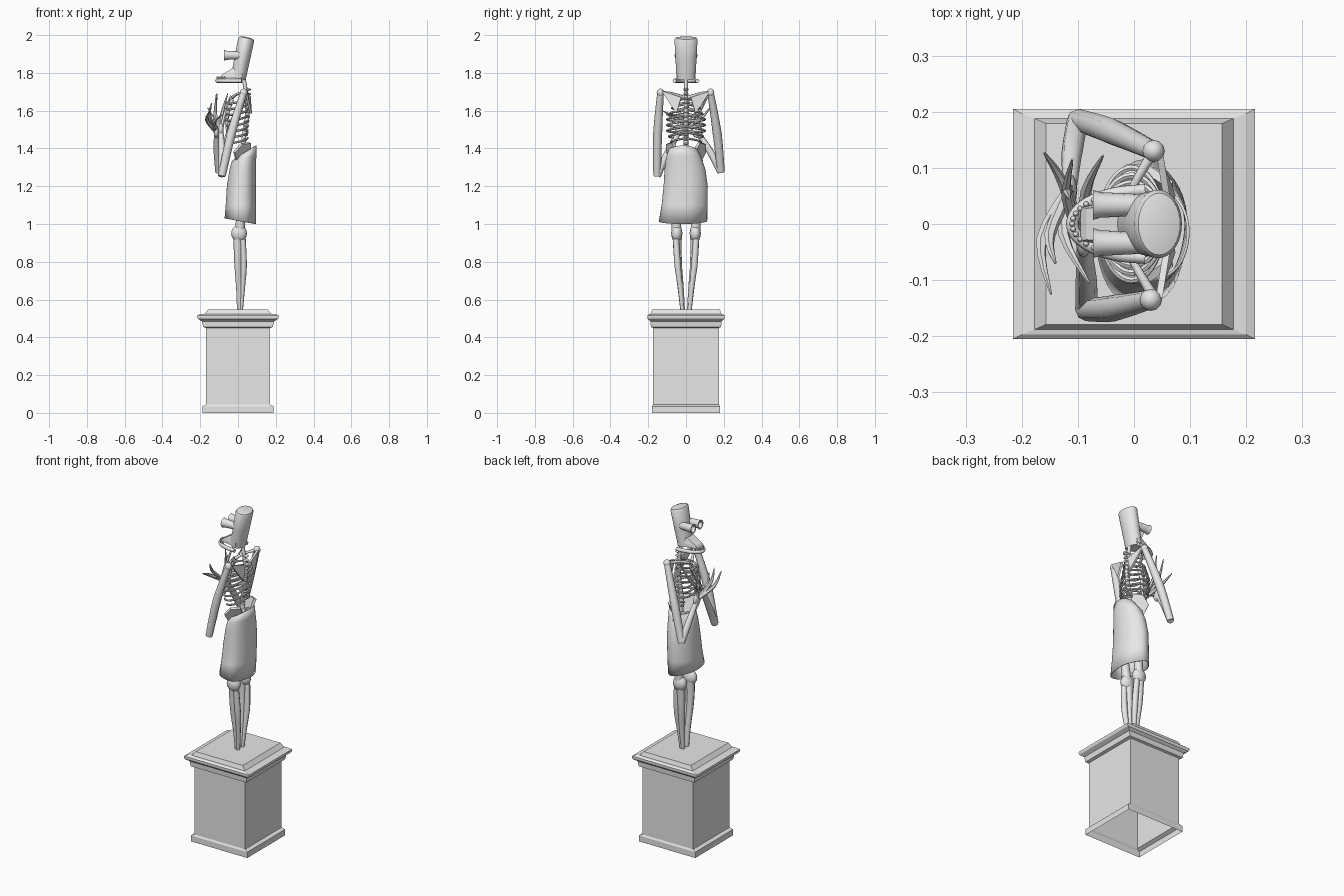
import bpy, bmesh
from math import sin, cos, pi, radians
from mathutils import Vector, Matrix

old = bpy.data.objects.get("Cube")
if old:
    bpy.data.objects.remove(old)

stone = bpy.data.materials.new("pale_grey")
stone.use_nodes = True
GREY = (0.8, 0.8, 0.8, 1)
stone.diffuse_color = GREY
stone.node_tree.nodes["Principled BSDF"].inputs["Base Color"].default_value = GREY


def finish(name, bm, smooth=None):
    me = bpy.data.meshes.new(name)
    bm.normal_update()
    bm.to_mesh(me)
    bm.free()
    me.materials.append(stone)
    ob = bpy.data.objects.new(name, me)
    bpy.context.collection.objects.link(ob)
    if smooth:
        bpy.ops.object.select_all(action='DESELECT')
        ob.select_set(True)
        bpy.context.view_layer.objects.active = ob
        bpy.ops.object.shade_smooth_by_angle(angle=radians(smooth))
    return ob


def loft(name, rings, bottom=True, top=True, smooth=None):
    """Bridge a stack of closed point rings."""
    bm = bmesh.new()
    vs = [[bm.verts.new(p) for p in r] for r in rings]
    n = len(vs[0])
    for a, b in zip(vs, vs[1:]):
        for i in range(n):
            j = (i + 1) % n
            bm.faces.new((a[i], a[j], b[j], b[i]))
    if bottom:
        bm.faces.new(vs[0][::-1])
    if top:
        bm.faces.new(vs[-1])
    return finish(name, bm, smooth)


def bone(name, pts, radii, sides=8):
    """Round bone swept along a smoothed path, tapering through the radii."""
    pts = [Vector(p) for p in pts]
    path, rad = [], []
    last = len(pts) - 1
    for i in range(last):
        p0, p1, p2, p3 = pts[max(i - 1, 0)], pts[i], pts[i + 1], pts[min(i + 2, last)]
        for k in range(4):
            t = k / 4
            path.append(0.5 * (2 * p1 + (p2 - p0) * t + (2 * p0 - 5 * p1 + 4 * p2 - p3) * t * t
                               + (3 * p1 - p0 - 3 * p2 + p3) * t ** 3))
            rad.append(radii[i] + (radii[i + 1] - radii[i]) * t)
    path.append(pts[-1])
    rad.append(radii[-1])
    u = None
    rings = []
    for i, p in enumerate(path):
        d = (path[min(i + 1, len(path) - 1)] - path[max(i - 1, 0)]).normalized()
        u = u - d * u.dot(d) if u else d.orthogonal()
        u.normalize()
        v = d.cross(u)
        rings.append([p + (u * cos(a) + v * sin(a)) * rad[i]
                      for a in (2 * pi * k / sides for k in range(sides))])
    return loft(name, rings, smooth=50)


def plate(name, corners, thick):
    bm = bmesh.new()
    bm.faces.new([bm.verts.new(c) for c in corners])
    ob = finish(name, bm)
    mod = ob.modifiers.new("thickness", 'SOLIDIFY')
    mod.thickness = thick
    mod.offset = 0
    return ob


def ball(name, centre, size):
    bm = bmesh.new()
    bmesh.ops.create_uvsphere(bm, u_segments=12, v_segments=8, radius=1,
                              matrix=Matrix.Translation(centre) @ Matrix.Diagonal((*size, 1)))
    return finish(name, bm, 60)


# Pedestal: hollow moulded block, open underneath
profile = [(.188, .18, 0), (.188, .18, .035), (.169, .174, .045), (.169, .174, .45),
           (.185, .186, .455), (.19, .188, .485), (.212, .203, .497), (.216, .205, .505),
           (.216, .205, .515), (.2, .197, .522), (.177, .188, .524), (.157, .179, .548)]
loft("pedestal", [[(-x, -y, z), (x, -y, z), (x, y, z), (-x, y, z)] for x, y, z in profile], bottom=False)

# Skirt: open draped tube, higher at the front hem and at the back waist
SEG = 40
skirt = []
for z, cx, cy, rx, ry, tilt in [(1.015, .012, -.018, .083, .128, -.015), (1.1, .015, -.01, .08, .121, 0),
                                (1.2, .018, -.003, .077, .117, 0), (1.29, .025, -.006, .07, .108, 0),
                                (1.345, .032, -.012, .065, .095, .015), (1.385, .045, -.016, .054, .08, .03)]:
    ring = []
    for k in range(SEG):
        a = 2 * pi * k / SEG
        f = 1 + .02 * sin(5 * a) * (1.45 - z) / .45
        ring.append((cx + rx * f * cos(a), cy + ry * f * sin(a), z + tilt * cos(a)))
    skirt.append(ring)
cloth = loft("skirt", skirt, False, False, smooth=60)
cloth.modifiers.new("thickness", 'SOLIDIFY').thickness = .005

# Spine and breastbone
bone("spine", [(.035, 0, 1.36), (.03, 0, 1.45), (.05, 0, 1.58), (.045, 0, 1.68), (.025, 0, 1.8)],
     [.016, .012, .012, .011, .01])
for i in range(14):
    z = 1.4 + i * .024
    ball("vertebra", (.035 + .018 * sin((z - 1.45) * 7), 0, z), (.016, .015, .007))
bone("breastbone", [(-.03, 0, 1.66), (-.055, 0, 1.59), (-.06, 0, 1.5)], [.01, .011, .006])

# Parts mirrored across the body
for s, side in ((1, "left"), (-1, "right")):
    for i in range(8):
        z = 1.665 - i * .03
        w = .06 + .04 * min(1, i / 3) - .01 * max(0, i - 5)
        reach = pi if i < 6 else 2.3 - .4 * (i - 6)
        arc = []
        for k in range(7):
            a = reach * k / 6
            arc.append((-.004 + .055 * cos(a), s * w * sin(a), z - .03 * sin(a * .5) + .01 * (a > 2.7)))
        bone(side + "_rib", arc, [.006] * 7, 6)
    bone(side + "_collarbone", [(-.03, s * .01, 1.67), (0, s * .07, 1.69), (.035, s * .13, 1.695)],
         [.009, .007, .01])
    plate(side + "_shoulder_blade", [(.062, s * .025, 1.67), (.045, s * .13, 1.705),
                                     (.05, s * .1, 1.66), (.068, s * .05, 1.585)], .012)
    plate(side + "_hip_blade", [(.06, s * .025, 1.36), (.065, s * .07, 1.43), (.02, s * .1, 1.425),
                                (-.02, s * .1, 1.38), (0, s * .06, 1.3)], .016)
    bone(side + "_thigh", [(.025, s * .065, 1.34), (.02, s * .06, 1.15), (.01, s * .05, .97)],
         [.024, .02, .026])
    ball(side + "_knee", (.006, s * .049, .95), (.042, .03, .045))
    bone(side + "_shin", [(0, s * .047, .94), (0, s * .042, .8), (.006, s * .028, .66), (.007, s * .018, .545)],
         [.025, .02, .016, .012])
    bone(side + "_calf_bone", [(.025, s * .053, .92), (.03, s * .044, .78), (.024, s * .03, .66),
                               (.016, s * .02, .545)], [.016, .017, .013, .01])

# Arms folded across the chest, the two sides posed differently
arms = {
    "left": [(.035, .13, 1.695), (-.04, .165, 1.48), (-.1, .185, 1.275), (-.11, .13, 1.38), (-.115, .06, 1.49)],
    "right": [(.03, -.135, 1.695), (-.035, -.15, 1.48), (-.085, -.153, 1.255), (-.085, -.1, 1.37), (-.09, -.03, 1.5)],
}
for side, (shoulder, upper, elbow, fore, wrist) in arms.items():
    ball(side + "_shoulder", shoulder, (.02, .02, .022))
    bone(side + "_upper_arm", [shoulder, upper, elbow], [.017, .024, .02])
    bone(side + "_forearm", [elbow, fore, wrist], [.02, .019, .012])
    ball(side + "_palm", wrist, (.014, .03, .035))

# Long curved fingers: each has a middle point and a tip
fingers = {
    "left": [((-.165, -.03, 1.55), (-.148, -.125, 1.6)), ((-.15, -.02, 1.57), (-.14, -.07, 1.64)),
             ((-.125, -.02, 1.54), (-.08, -.105, 1.58)), ((-.12, .06, 1.57), (-.115, .045, 1.69))],
    "right": [((-.125, .07, 1.55), (-.16, .127, 1.615)), ((-.12, .05, 1.58), (-.11, .115, 1.69)),
              ((-.085, .06, 1.58), (-.055, .122, 1.69)), ((-.07, .0, 1.58), (-.04, .02, 1.68))],
}
for side, poses in fingers.items():
    for middle, tip in poses:
        bone(side + "_finger", [arms[side][4], middle, tip], [.012, .01, .002], 6)

# Head: tilted tapered cylinder with a rounded crown
base, crown = Vector((.001, 0, 1.77)), Vector((.045, 0, 1.985))
axis = (crown - base).normalized()
across = Vector((axis.z, 0, -axis.x))
head = []
for t, rx, ry in [(0, .04, .05), (.5, .042, .056), (.96, .043, .061), (1, .038, .055), (1.02, .02, .03)]:
    c = base.lerp(crown, t)
    head.append([c + across * rx * cos(a) + Vector((0, ry * sin(a), 0))
                 for a in (2 * pi * k / 32 for k in range(32))])
loft("head", head, smooth=40)

# Eye tubes, snout, jaw and teeth
for s, side in ((1, "left"), (-1, "right")):
    tube = []
    for x, r in ((.015, .02), (-.06, .024), (-.073, .028), (-.073, .02), (-.05, .015)):
        tube.append([(x, s * .034 + r * .95 * cos(a), 1.893 + r * sin(a))
                     for a in (2 * pi * k / 16 for k in range(16))])
    loft(side + "_eye_tube", tube, smooth=40)
loft("snout", [[(-.095, -.03, 1.775), (.02, -.05, 1.775), (.02, .05, 1.775), (-.095, .03, 1.775)],
               [(-.085, -.028, 1.79), (.02, -.05, 1.8), (.02, .05, 1.8), (-.085, .028, 1.79)],
               [(-.03, -.03, 1.825), (.01, -.04, 1.83), (.01, .04, 1.83), (-.03, .03, 1.825)]])
jaw = [(.02 - .13 * sin(pi * k / 8), -.06 * cos(pi * k / 8), 1.758) for k in range(9)]
bone("jaw", jaw, [.011] * 9)
for k in range(1, 12):
    a = pi * (.2 + .6 * k / 12)
    ball("tooth", (.02 - .13 * sin(a), -.06 * cos(a), 1.772), (.005, .005, .009))
